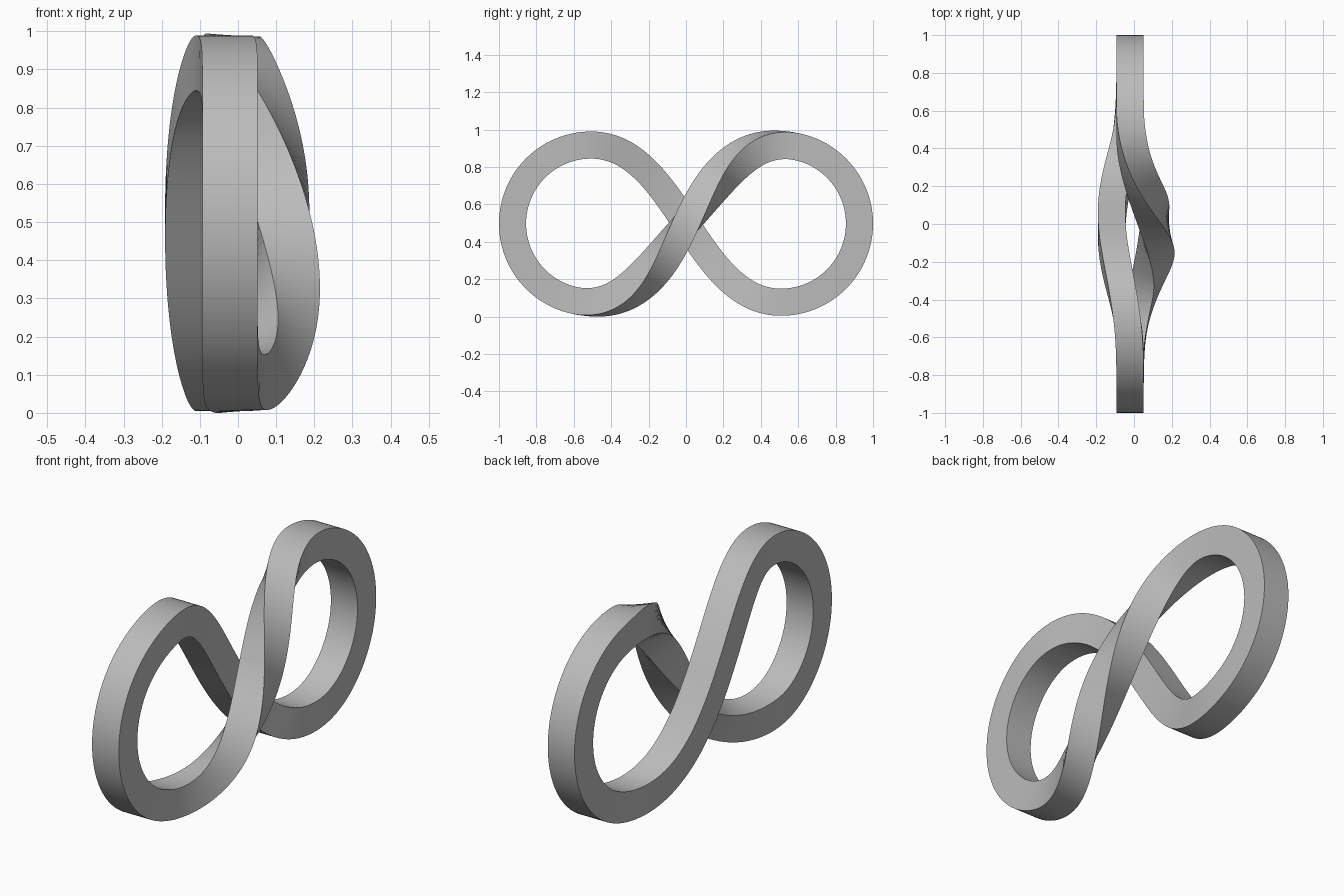
import bpy
import bmesh
from math import sin, cos, pi
from mathutils import Vector

cube = bpy.data.objects.get("Cube")
if cube:
    bpy.data.objects.remove(cube)

HALF = 0.0725            # half the side of the square section
RADIUS, CENTRE_Y, CENTRE_Z = 0.42, 0.5075, 0.497
HANDLE = 0.46            # pull of the crossing strands
BASE_X = -0.021
ARC_STEPS, CROSS_STEPS = 32, 72


def bezier(a, b, c, d, t):
    s = 1 - t
    return a * s**3 + 3 * b * s * s * t + 3 * c * s * t * t + d * t**3


def strand_path():
    """One strand in (y, z): end of left loop, underneath, across, end of right loop."""
    points = []
    for i in range(ARC_STEPS):
        a = pi + pi / 2 * i / ARC_STEPS
        points.append((-CENTRE_Y + RADIUS * cos(a), CENTRE_Z + RADIUS * sin(a)))
    low, high = CENTRE_Z - RADIUS, CENTRE_Z + RADIUS
    for i in range(CROSS_STEPS):
        t = i / CROSS_STEPS
        points.append((bezier(-CENTRE_Y, HANDLE - CENTRE_Y, CENTRE_Y - HANDLE, CENTRE_Y, t),
                       bezier(low, low, high, high, t)))
    for i in range(ARC_STEPS):
        a = pi / 2 * (1 - i / ARC_STEPS)
        points.append((CENTRE_Y + RADIUS * cos(a), CENTRE_Z + RADIUS * sin(a)))
    return points


def bulge(y, power):
    return (0.5 + 0.5 * cos(pi * min(abs(y) / 0.8, 1))) ** power


def twist(y):
    t = max(0, min(1, (y + 0.6) / 1.2))
    return pi * t * t * (3 - 2 * t)


# Centre line and twist: the near strand makes a half turn, the far one stays plain
path = []
for y, z in strand_path():
    path.append((Vector((BASE_X + 0.14 * bulge(y + 0.08, 2), y, z)), twist(y)))
for y, z in strand_path():
    path.append((Vector((BASE_X - 0.0975 * bulge(y, 1.5), -y, z)), pi))

# Sweep the square section along the closed path
bm = bmesh.new()
rings = []
count = len(path)
for i, (point, angle) in enumerate(path):
    along = path[(i + 1) % count][0] - path[i - 1][0]
    along.x = 0
    along.normalize()
    side = Vector((1, 0, 0))
    normal = Vector((0, -along.z, along.y))
    u = (side * cos(angle) + normal * sin(angle)) * HALF
    v = (normal * cos(angle) - side * sin(angle)) * HALF
    rings.append([bm.verts.new(point + u * a + v * b)
                  for a, b in ((1, 1), (-1, 1), (-1, -1), (1, -1))])

# The half turn joins the last section to the opposite corners of the first
rings.append(rings[0][2:] + rings[0][:2])
for first, second in zip(rings, rings[1:]):
    for k in range(4):
        n = (k + 1) % 4
        bm.faces.new((first[k], first[n], second[n], second[k]))
bmesh.ops.recalc_face_normals(bm, faces=bm.faces)

mesh = bpy.data.meshes.new("twisted_loop")
bm.to_mesh(mesh)
bm.free()
loop = bpy.data.objects.new("twisted_loop", mesh)
bpy.context.collection.objects.link(loop)

# Plain grey
grey = bpy.data.materials.new("grey")
grey.use_nodes = True
colour = (0.5, 0.5, 0.5, 1)
grey.diffuse_color = colour
grey.node_tree.nodes["Principled BSDF"].inputs["Base Color"].default_value = colour
mesh.materials.append(grey)

# Smooth along the sweep, crisp at the four edges
bpy.ops.object.select_all(action="DESELECT")
loop.select_set(True)
bpy.context.view_layer.objects.active = loop
bpy.ops.object.shade_smooth_by_angle(angle=pi / 5)
